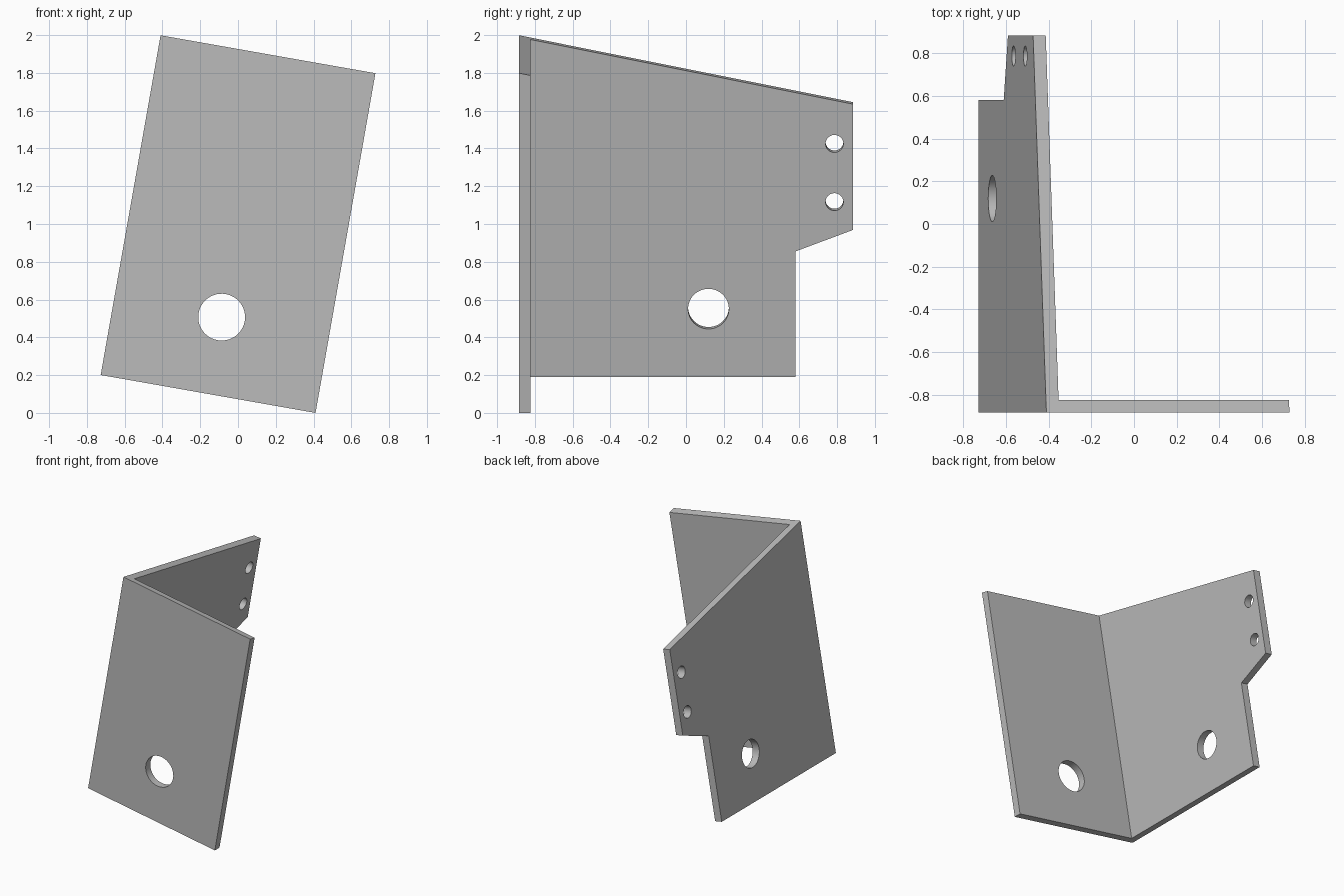
import bpy, bmesh, math
from mathutils import Matrix, Vector

cube = bpy.data.objects.get("Cube")
if cube:
    bpy.data.objects.remove(cube)

WIDTH, HEIGHT, THICK, HALF_DEPTH = 1.155, 1.826, 0.06, 0.883
TILT = math.radians(10)
FRAME = (Matrix.Translation((-0.727, 0, WIDTH * math.sin(TILT)))
         @ Matrix.Rotation(TILT, 4, 'Y'))

steel = bpy.data.materials.new("Plain grey metal")
steel.use_nodes = True
steel.diffuse_color = (0.5, 0.5, 0.5, 1)
steel.node_tree.nodes["Principled BSDF"].inputs["Base Color"].default_value = (0.5, 0.5, 0.5, 1)


def add_object(name, bm):
    bmesh.ops.recalc_face_normals(bm, faces=bm.faces)
    mesh = bpy.data.meshes.new(name)
    bm.to_mesh(mesh)
    bm.free()
    mesh.materials.append(steel)
    obj = bpy.data.objects.new(name, mesh)
    bpy.context.collection.objects.link(obj)
    obj.matrix_world = FRAME
    return obj


def prism(name, outline, x0, x1):
    """Extrude a (y, z) outline across the bracket's width."""
    bm = bmesh.new()
    face = bm.faces.new([bm.verts.new((x0, y, z)) for y, z in outline])
    geom = bmesh.ops.extrude_face_region(bm, geom=[face])["geom"]
    bmesh.ops.translate(bm, vec=(x1 - x0, 0, 0),
                        verts=[v for v in geom if isinstance(v, bmesh.types.BMVert)])
    return add_object(name, bm)


def drill(name, centre, radius, axis):
    """Short cylinder running through one plate."""
    turn = Vector((0, 0, 1)).rotation_difference(Vector(axis)).to_matrix().to_4x4()
    bm = bmesh.new()
    bmesh.ops.create_cone(bm, cap_ends=True, segments=48, radius1=radius, radius2=radius,
                          depth=4 * THICK, matrix=Matrix.Translation(centre) @ turn)
    return add_object(name, bm)


# Solid with the side plate's outline: sloping top and stepped rear tab
bracket = prism("angle_bracket", [
    (-HALF_DEPTH, 0), (0.58, 0), (0.58, 0.675), (HALF_DEPTH, 0.79),
    (HALF_DEPTH, 1.467), (-HALF_DEPTH, HEIGHT)], 0, WIDTH)

# Hollow that leaves the front plate and the side plate
inner = -HALF_DEPTH + THICK
cutters = [prism("hollow_cutter", [(inner, -1), (2, -1), (2, 3), (inner, 3)], THICK, 2)]

# Front hole, side hole and the two tab holes
mid = THICK / 2
cutters.append(drill("front_hole_cutter", (WIDTH / 2, -HALF_DEPTH + mid, 0.413), 0.124, (0, 1, 0)))
for y, z, radius in ((0.119, 0.366, 0.108), (0.786, 0.941, 0.047), (0.786, 1.254, 0.047)):
    cutters.append(drill("side_hole_cutter", (mid, y, z), radius, (1, 0, 0)))

bpy.context.view_layer.objects.active = bracket
for cutter in cutters:
    cutter.hide_render = True
    cut = bracket.modifiers.new(cutter.name, 'BOOLEAN')
    cut.operation, cut.solver, cut.object = 'DIFFERENCE', 'EXACT', cutter
    bpy.ops.object.modifier_apply(modifier=cut.name)
    bpy.data.objects.remove(cutter)

# Smooth hole walls, crisp plate edges
bpy.ops.object.select_all(action='DESELECT')
bracket.select_set(True)
bpy.ops.object.shade_smooth_by_angle(angle=math.radians(30))
